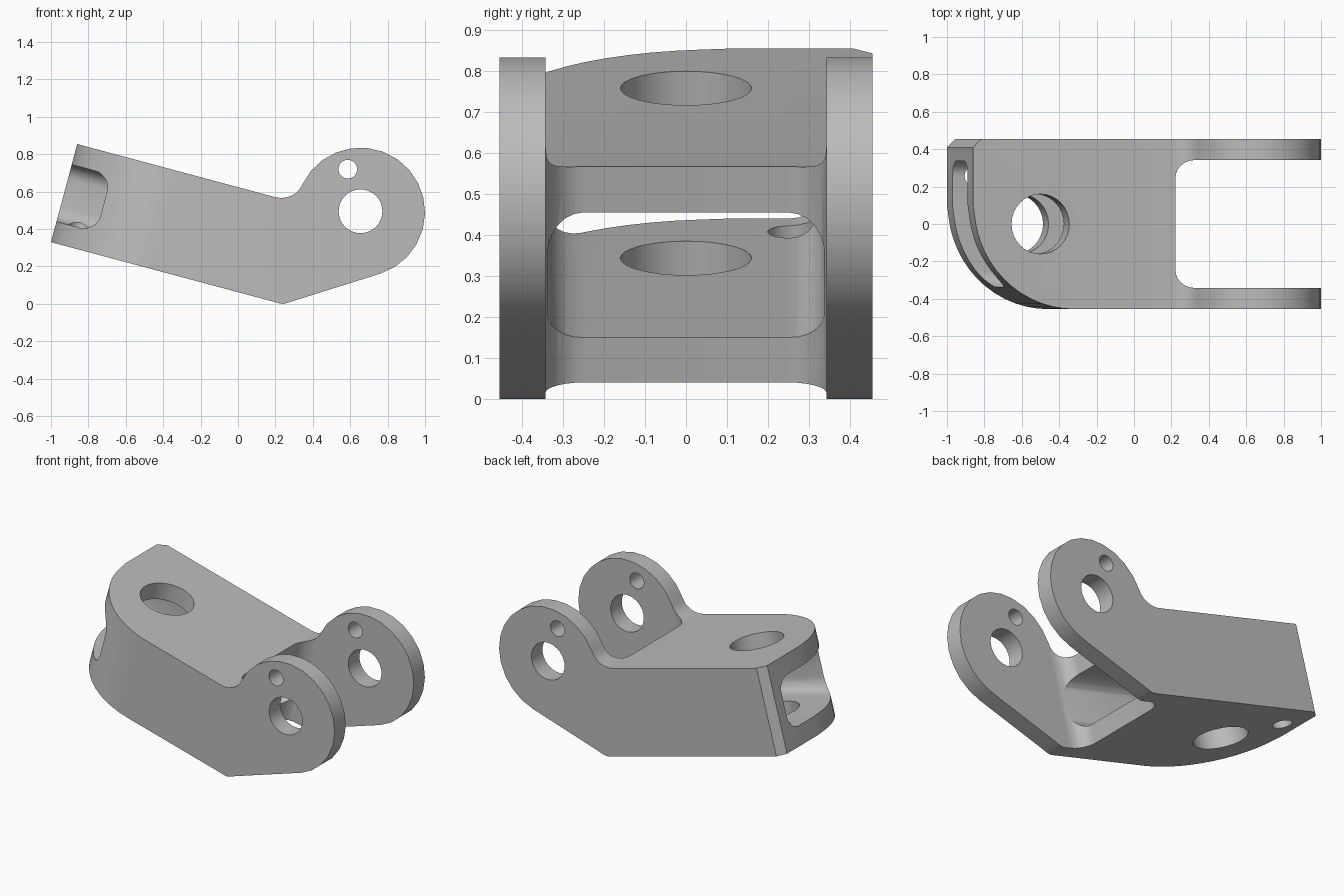
import bpy, bmesh
from math import sin, cos, radians
from mathutils import Vector

if "Cube" in bpy.data.objects:
    bpy.data.objects.remove(bpy.data.objects["Cube"])

TILT = radians(15)
WIDTH = 0.455     # half width of the bracket
THICK = 0.543     # thickness of the tilted arm
WALL = 0.114
EAR = (0.655, 0.49)
EAR_R = 0.345


def arm(u, y, n):
    """Tilted arm frame: u along the arm, n through its thickness."""
    return Vector((-1 + u * cos(TILT) + n * sin(TILT), y,
                   0.33 - u * sin(TILT) + n * cos(TILT)))


def arc(cx, cy, r, start, end, steps):
    return [(cx + r * cos(radians(start + (end - start) * i / steps)),
             cy + r * sin(radians(start + (end - start) * i / steps)))
            for i in range(steps + 1)]


def circle(cx, cy, r, steps=32):
    return arc(cx, cy, r, 0, 360, steps)[:-1]


def prism(name, outline, place, low, high):
    """Extrude a closed outline from low to high in the given frame."""
    bm = bmesh.new()
    ends = [[bm.verts.new(place(a, b, d)) for a, b in outline] for d in (low, high)]
    bm.faces.new(ends[0])
    bm.faces.new(ends[1])
    for i in range(len(outline)):
        j = (i + 1) % len(outline)
        bm.faces.new((ends[0][i], ends[0][j], ends[1][j], ends[1][i]))
    bmesh.ops.recalc_face_normals(bm, faces=bm.faces)
    mesh = bpy.data.meshes.new(name)
    bm.to_mesh(mesh)
    bm.free()
    obj = bpy.data.objects.new(name, mesh)
    bpy.context.collection.objects.link(obj)
    return obj


def side(x, z, y):
    return Vector((x, y, z))


def across(y, n, u):
    return arm(u, y, n)


def combine(target, cutter, operation="DIFFERENCE"):
    cutter.hide_render = True
    mod = target.modifiers.new(cutter.name, "BOOLEAN")
    mod.object = cutter
    mod.operation = operation
    mod.solver = "EXACT"
    bpy.context.view_layer.objects.active = target
    bpy.ops.object.modifier_apply(modifier=mod.name)
    bpy.data.objects.remove(cutter)


# Side profile: tilted arm running into round ears
low, high = arm(-0.2, 0, 0), arm(-0.2, 0, THICK)
profile = [(low.x, low.z), (0.2, 0.009), (0.22, 0.003), (0.24, 0.0), (0.265, 0.005), (0.3, 0.017)]
profile += arc(*EAR, EAR_R, -72, 154.6, 16)
profile += arc(0.232, 0.691, 0.125, -25, -105, 6)[1:]
profile += [(high.x, high.z)]
bracket = prism("bracket", profile, side, -0.6, 0.6)

# Plan outline: large rounded front corner, chamfered back corner
plan = arc(0.56, 0.1, 0.555, 180, 270, 14)
plan[0] = (0, 0.1)
plan += [(3, -WIDTH), (3, WIDTH), (0.045, WIDTH), (0, 0.41)]
combine(bracket, prism("plan", plan, arm, -1.5, 2), "INTERSECT")

# Gap between the ears with filleted corners
g, w, r = 1.118, 0.343, 0.1
gap = arc(g + r, w - r, r, 90, 180, 6) + arc(g + r, r - w, r, 180, 270, 6) + [(3, -w), (3, w)]
combine(bracket, prism("gap", gap, arm, -1.5, 2))

# Rounded pocket running through the arm
w, r, top = 0.338, 0.085, THICK - WALL
pocket = []
for cy, cn, start in ((w - r, top - r, 0), (r - w, top - r, 90),
                      (r - w, WALL + r, 180), (w - r, WALL + r, 270)):
    pocket += arc(cy, cn, r, start, start + 90, 6)
combine(bracket, prism("pocket", pocket, across, -0.3, 1.3))

# Holes through the arm and its floor
combine(bracket, prism("arm_hole", circle(0.372, 0, 0.16), arm, -0.3, 1))
combine(bracket, prism("floor_hole", circle(0.125, 0.257, 0.058, 20), arm, -0.3, 0.25))

# Pivot and pin holes through both ears
combine(bracket, prism("pivot_hole", circle(EAR[0], 0.495, 0.117), side, -1, 1))
combine(bracket, prism("pin_hole", circle(0.587, 0.72, 0.05, 20), side, -1, 1))

# Plain grey finish
grey = bpy.data.materials.new("plain grey")
grey.use_nodes = True
colour = (0.5, 0.5, 0.5, 1)
grey.diffuse_color = colour
grey.node_tree.nodes["Principled BSDF"].inputs["Base Color"].default_value = colour
bracket.data.materials.clear()
bracket.data.materials.append(grey)
for face in bracket.data.polygons:
    face.material_index = 0

bpy.ops.object.select_all(action="DESELECT")
bracket.select_set(True)
bpy.context.view_layer.objects.active = bracket
bpy.ops.object.shade_smooth_by_angle(angle=radians(30))
